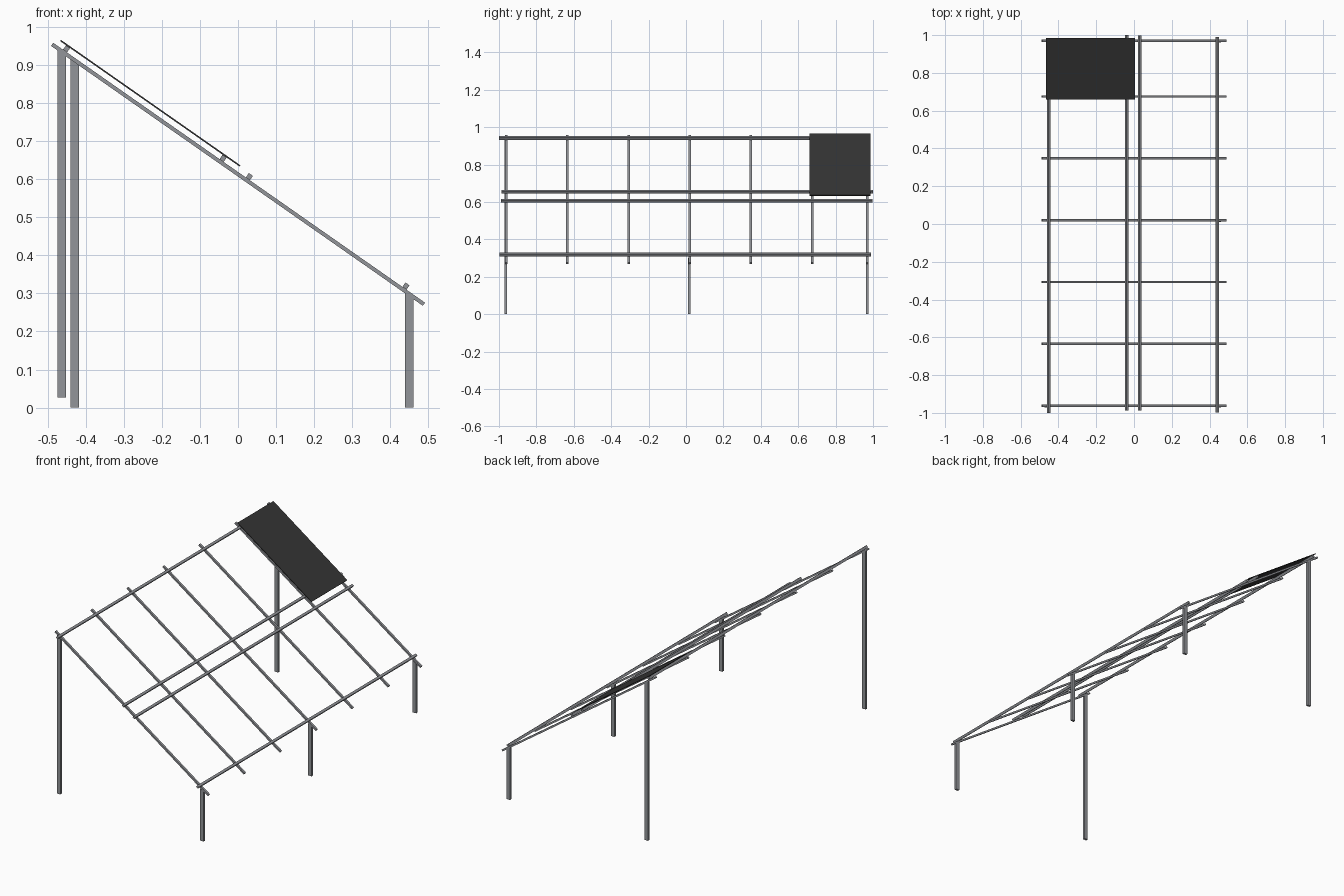
import bpy, bmesh, math
from mathutils import Matrix, Vector

if "Cube" in bpy.data.objects:
    bpy.data.objects.remove(bpy.data.objects["Cube"])

SLOPE = math.radians(34.95)
MID_Z = 0.6125            # height of the rafter centre line at x = 0


def material(name, rgb):
    m = bpy.data.materials.new(name)
    m.diffuse_color = (*rgb, 1.0)
    m.use_nodes = True
    m.node_tree.nodes["Principled BSDF"].inputs["Base Color"].default_value = m.diffuse_color
    return m


STEEL = material("steel grey", (0.29, 0.30, 0.32))
DARK = material("dark panel", (0.036, 0.036, 0.036))


def rafter_z(x):
    return MID_Z - math.tan(SLOPE) * x


def make(name, bm, mat):
    bmesh.ops.recalc_face_normals(bm, faces=bm.faces)
    me = bpy.data.meshes.new(name)
    bm.to_mesh(me)
    bm.free()
    me.materials.append(mat)
    ob = bpy.data.objects.new(name, me)
    bpy.context.collection.objects.link(ob)
    return ob


def sloped_box(name, s, y, n, size, mat):
    """Box in the tilted plane: s down the slope, n above the rafter centre."""
    bm = bmesh.new()
    bmesh.ops.create_cube(bm, size=1)
    bmesh.ops.scale(bm, vec=size, verts=bm.verts)
    bmesh.ops.translate(bm, vec=(s, y, n), verts=bm.verts)
    tilt = Matrix.Translation((0, 0, MID_Z)) @ Matrix.Rotation(SLOPE, 4, 'Y')
    bmesh.ops.transform(bm, matrix=tilt, verts=bm.verts)
    return make(name, bm, mat)


def post(name, x, y, base):
    """Upright whose top is mitred to the underside of the rafter."""
    bm = bmesh.new()
    bmesh.ops.create_cube(bm, size=1)
    for v in bm.verts:
        top = v.co.z > 0
        v.co.x = x + v.co.x * 0.022
        v.co.y = y + v.co.y * 0.013
        v.co.z = rafter_z(v.co.x) - 0.006 if top else base
    return make(name, bm, STEEL)


# rafters running down the slope
for i, y in enumerate((-0.962, -0.635, -0.307, 0.019, 0.347, 0.675, 0.970)):
    sloped_box(f"rafter_{i + 1}", 0, y, 0, (1.191, 0.013, 0.010), STEEL)

# purlins lying across the rafters: x on the rafter line, y start, y end
for name, x, y0, y1 in (("purlin_top", -0.457, -1.0, 0.985),
                        ("purlin_upper_middle", -0.046, -0.987, 1.0),
                        ("purlin_lower_middle", 0.023, -0.988, 0.997),
                        ("purlin_bottom", 0.434, -0.998, 0.990)):
    sloped_box(name, x / math.cos(SLOPE), (y0 + y1) / 2, 0.012,
               (0.013, y1 - y0, 0.014), STEEL)

# single panel on the upper back corner
s0, s1 = -0.478 / math.cos(SLOPE), -0.007 / math.cos(SLOPE)
sloped_box("roof_panel", (s0 + s1) / 2, 0.823, 0.021,
           (s1 - s0, 0.326, 0.004), DARK)

# short posts on the low side, tall posts on the high corners
for i, y in enumerate((-0.964, 0.018, 0.968)):
    post(f"short_post_{i + 1}", 0.450, y, 0.0)
post("tall_post_front", -0.463, -0.964, 0.027)
post("tall_post_back", -0.429, 0.968, 0.0)
